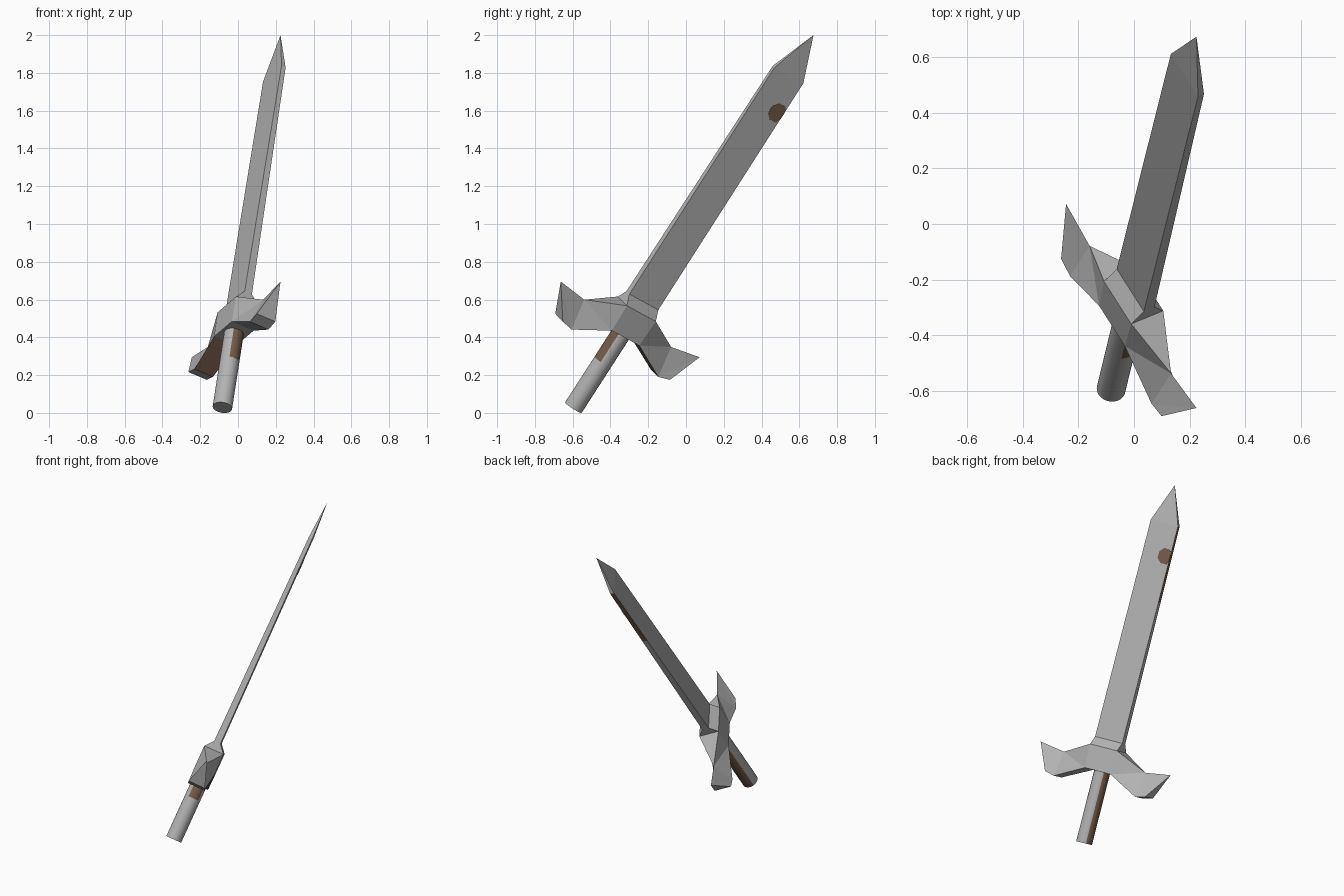
import bpy, bmesh, math
from mathutils import Vector, Matrix

if "Cube" in bpy.data.objects:
    bpy.data.objects.remove(bpy.data.objects["Cube"])

# Sword frame: local x = across the guard, y = thickness, z = toward the tip
d = Vector((0.13, 0.537, 0.833)).normalized()
w = Vector((0.489, -0.767, 0.416))
w = (w - d * w.dot(d)).normalized()
n = d.cross(w)
LENGTH = 2.366
tip = Vector((0.225, 0.675, 2.0))
FRAME = Matrix((w, n, d)).transposed().to_4x4()
FRAME.translation = tip - d * LENGTH


def material(name, rgb):
    m = bpy.data.materials.new(name)
    m.diffuse_color = (*rgb, 1)
    m.use_nodes = True
    m.node_tree.nodes["Principled BSDF"].inputs["Base Color"].default_value = m.diffuse_color
    return m


STEEL = material("steel grey", (0.45, 0.45, 0.45))
RUST = material("rust brown", (0.18, 0.105, 0.065))


def finish(bm, name):
    bmesh.ops.recalc_face_normals(bm, faces=bm.faces)
    mesh = bpy.data.meshes.new(name)
    bm.to_mesh(mesh)
    bm.free()
    mesh.materials.append(STEEL)
    mesh.materials.append(RUST)
    ob = bpy.data.objects.new(name, mesh)
    ob.matrix_world = FRAME
    bpy.context.collection.objects.link(ob)
    return ob


# Blade: rectangular section, thinning to a point, with one rusty edge stretch
def half_thickness(z):
    return 0.022 + (0.0125 - 0.022) * (z - 0.68) / (2.115 - 0.68)


bm = bmesh.new()
rings = []
for z in (0.62, 1.61, 2.115):
    t = half_thickness(z)
    rings.append([bm.verts.new((x * 0.1, y * t, z))
                  for x, y in ((1, 1), (-1, 1), (-1, -1), (1, -1))])
point = bm.verts.new((0, 0, LENGTH))
bm.faces.new(rings[0])
for k in range(2):
    for i in range(4):
        j = (i + 1) % 4
        f = bm.faces.new((rings[k][i], rings[k][j], rings[k + 1][j], rings[k + 1][i]))
        if k == 1 and i == 1:
            f.material_index = 1
for i in range(4):
    bm.faces.new((rings[2][i], rings[2][(i + 1) % 4], point))
finish(bm, "blade")

# Rust spot: thin octagonal plate cut off at the blade edge
bm = bmesh.new()
layers = []
for lift in (-0.002, 0.002):
    layer = []
    for i in range(8):
        a = math.radians(22.5 + 45 * i)
        x = max(-0.1, -0.066 + 0.054 * math.cos(a))
        z = 1.91 + 0.054 * math.sin(a)
        layer.append(bm.verts.new((x, half_thickness(z) + lift, z)))
    bm.faces.new(layer)
    layers.append(layer)
for i in range(8):
    j = (i + 1) % 8
    bm.faces.new((layers[0][i], layers[0][j], layers[1][j], layers[1][i]))
for f in bm.faces:
    f.material_index = 1
finish(bm, "rust_spot")

# Guard: centre block, collar to the blade and two hooked wings
bm = bmesh.new()


def pair(x, z, y):
    return [bm.verts.new((x, y, z)), bm.verts.new((x, -y, z))]


centre = {}
for s in (1, -1):
    A = pair(s * 0.1, 0.626, 0.067)
    B = pair(s * 0.095, 0.47, 0.067)
    K = pair(s * 0.1, 0.68, 0.022)
    D = pair(s * 0.30, 0.37, 0.057)
    E = pair(s * 0.37, 0.386, 0.057)
    C = bm.verts.new((s * 0.30, 0, 0.535))
    T = bm.verts.new((s * 0.48, 0, 0.56))
    centre[s] = (A, B, K)
    bm.faces.new((A[0], A[1], K[1], K[0]))
    bm.faces.new((A[0], A[1], C))
    under = bm.faces.new((B[0], B[1], D[1], D[0]))
    under.material_index = 1 if s < 0 else 0
    bm.faces.new((D[0], D[1], E[1], E[0]))
    bm.faces.new((E[0], E[1], T))
    for i in (0, 1):
        bm.faces.new((A[i], B[i], C))
        bm.faces.new((B[i], D[i], C))
        bm.faces.new((C, D[i], T))
        bm.faces.new((D[i], E[i], T))
(A, B, K), (A2, B2, K2) = centre[1], centre[-1]
for i in (0, 1):
    bm.faces.new((A[i], B[i], B2[i], A2[i]))
    bm.faces.new((A[i], K[i], K2[i], A2[i]))
bm.faces.new((B[0], B[1], B2[1], B2[0]))
bm.faces.new((K[0], K[1], K2[1], K2[0]))
finish(bm, "guard")

# Handle: round grip with a long rust stripe and a rust patch under the guard
bm = bmesh.new()
SIDES, R = 36, 0.052
rings = [[bm.verts.new((R * math.cos(2 * math.pi * i / SIDES),
                        R * math.sin(2 * math.pi * i / SIDES), z))
          for i in range(SIDES)] for z in (0, 0.29, 0.48)]
for k in range(2):
    for i in range(SIDES):
        j = (i + 1) % SIDES
        f = bm.faces.new((rings[k][i], rings[k][j], rings[k + 1][j], rings[k + 1][i]))
        angle = (i + 0.5) * 360 / SIDES
        stripe = 130 < angle < 210
        patch = k == 1 and (angle < 50 or angle > 330)
        f.material_index = 1 if stripe or patch else 0
bm.faces.new(rings[0])
bm.faces.new(rings[-1])
handle = finish(bm, "handle")
bpy.context.view_layer.objects.active = handle
handle.select_set(True)
bpy.ops.object.shade_smooth_by_angle(angle=math.radians(40))
